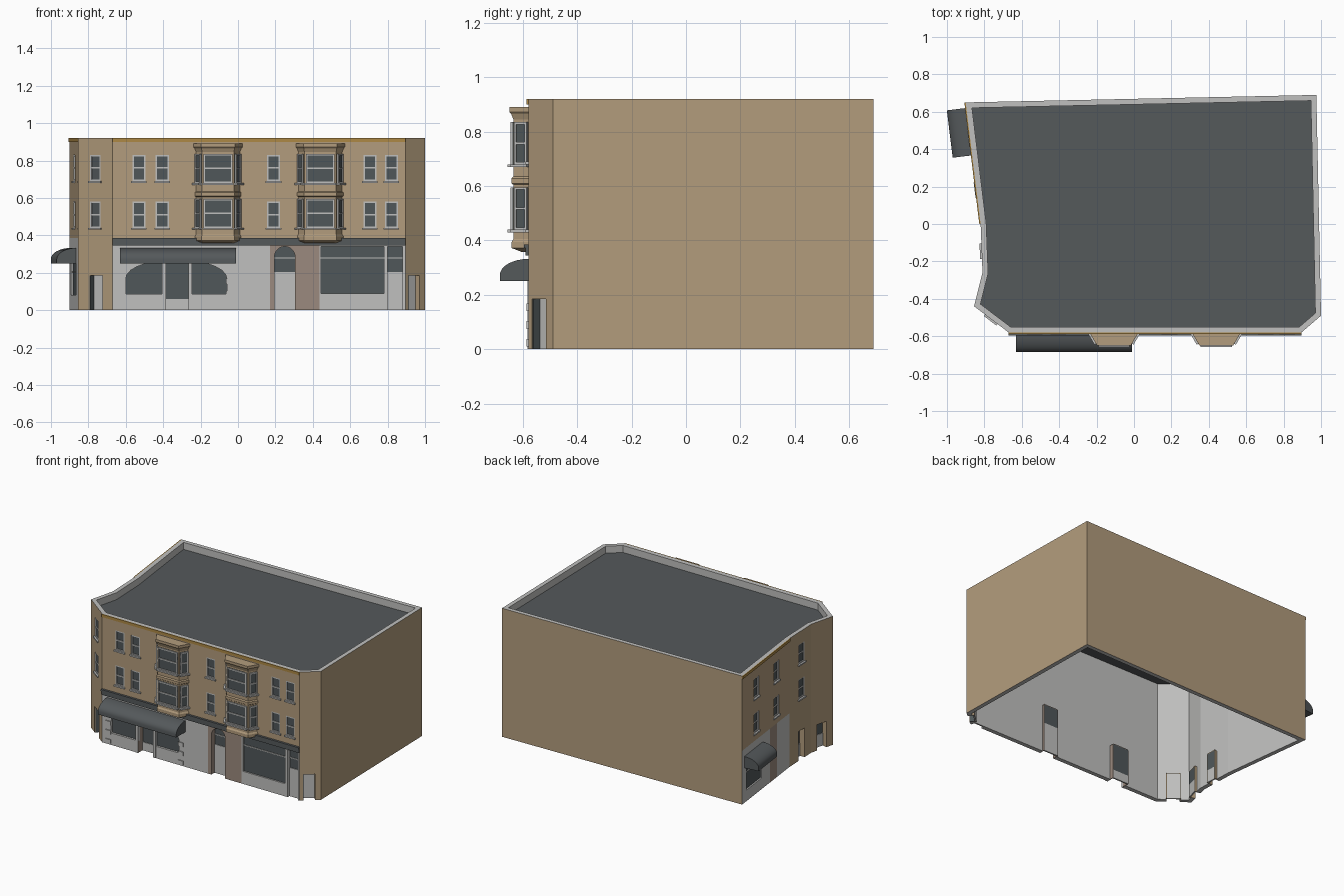
import bpy, bmesh, math
from mathutils import Vector

cube = bpy.data.objects.get("Cube")
if cube:
    bpy.data.objects.remove(cube, do_unlink=True)

# Materials
COLOURS = {"tan wall": (.45, .335, .205), "pale stone": (.53, .53, .52),
           "dark slate": (.09, .10, .105), "brown pilaster": (.33, .255, .21),
           "ochre trim": (.42, .25, .06), "dark glass": (.08, .095, .10)}
MATS = []
for label, rgb in COLOURS.items():
    m = bpy.data.materials.new(label)
    m.use_nodes = True
    m.diffuse_color = (*rgb, 1)
    m.node_tree.nodes["Principled BSDF"].inputs["Base Color"].default_value = (*rgb, 1)
    MATS.append(m)
TAN, WHITE, SLATE, BROWN, OCHRE, GLASS = range(6)


# Helpers: a wall line has an origin, a direction along it and an outward normal
def line(a, b):
    a, b = Vector((*a, 0)), Vector((*b, 0))
    t = (b - a).normalized()
    return a, t, Vector((t.y, -t.x, 0))


def solid(bm, lower, upper, mat):
    va, vb = [bm.verts.new(p) for p in lower], [bm.verts.new(p) for p in upper]
    n = len(va)
    faces = [bm.faces.new(va), bm.faces.new(vb[::-1])]
    faces += [bm.faces.new((va[i], vb[i], vb[(i + 1) % n], va[(i + 1) % n])) for i in range(n)]
    for f in faces:
        f.material_index = mat


def prism(bm, wall, outline, d0, d1, mat):
    o, t, n = wall
    ring = lambda d: [o + t * u + n * d + Vector((0, 0, z)) for u, z in outline]
    solid(bm, ring(d0), ring(d1), mat)


def box(bm, wall, u0, u1, z0, z1, d0, d1, mat):
    prism(bm, wall, [(u0, z0), (u1, z0), (u1, z1), (u0, z1)], d0, d1, mat)


def finish(name, bm, smooth=False):
    bmesh.ops.recalc_face_normals(bm, faces=bm.faces[:])
    mesh = bpy.data.meshes.new(name)
    bm.to_mesh(mesh)
    bm.free()
    for m in MATS:
        mesh.materials.append(m)
    ob = bpy.data.objects.new(name, mesh)
    bpy.context.collection.objects.link(ob)
    if smooth:
        bpy.ops.object.select_all(action='DESELECT')
        ob.select_set(True)
        bpy.context.view_layer.objects.active = ob
        bpy.ops.object.shade_smooth_by_angle(angle=math.radians(35))
    return ob


def arch(u0, u1, z0, spring, top, steps=14):
    mid, half = (u0 + u1) / 2, (u1 - u0) / 2
    curve = [(mid + half * math.cos(math.pi * i / steps),
              spring + (top - spring) * math.sin(math.pi * i / steps)) for i in range(steps + 1)]
    return [(u0, z0), (u1, z0)] + curve


# Footprint and wall lines
FOOT = [(-.67, -.58), (.895, -.58), (1, -.49), (.975, .69),
        (-.90, .65), (-.82, 0), (-.81, -.26), (-.855, -.44)]
N = len(FOOT)
WALLS = [line(FOOT[i], FOOT[(i + 1) % N]) for i in range(N)]
FRONT = line((0, -.58), (1, -.58))
EAST_CORNER, SIDE_A, SIDE_B, SIDE_C, WEST_CORNER = WALLS[1], *WALLS[4:]
HEIGHT, THICK, ROOF = .92, .03, .87


def inset(i):
    n1, n2 = WALLS[i - 1][2], WALLS[i][2]
    return Vector((*FOOT[i], 0)) - (n1 + n2) * THICK / (1 + n1.dot(n2))


INNER = [inset(i) for i in range(N)]

# Wall shell, split so that the ground floor takes its own colours
bm = bmesh.new()
up = Vector((0, 0, HEIGHT))
rings = [[bm.verts.new(p) for p in ring] for ring in (
    [Vector((*p, 0)) for p in FOOT], [Vector((*p, HEIGHT)) for p in FOOT],
    [p + up for p in INNER], INNER)]
for k in range(4):
    r, s = rings[k], rings[(k + 1) % 4]
    for i in range(N):
        j = (i + 1) % N
        bm.faces.new((r[i], r[j], s[j], s[i])).material_index = TAN if k == 0 else WHITE
X, Y, Z = Vector((1, 0, 0)), Vector((0, 1, 0)), Vector((0, 0, 1))
for co, axis in ((.385, Z), (.17, X), (.435, X), (.17, Y), (.27, Y)):
    bmesh.ops.bisect_plane(bm, geom=bm.verts[:] + bm.edges[:] + bm.faces[:],
                           plane_co=axis * co, plane_no=axis)
bmesh.ops.recalc_face_normals(bm, faces=bm.faces[:])
for f in bm.faces:
    c, n = f.calc_center_median(), f.normal
    if f.material_index == TAN and c.z < .385:
        if n.y < -.99:
            f.material_index = BROWN if .17 < c.x < .435 else WHITE
        elif n.x < -.98 and c.y > 0:
            f.material_index = BROWN if .17 < c.y < .27 else WHITE
walls = finish("walls", bm)

bm = bmesh.new()
solid(bm, [p + Z * (ROOF - .01) for p in INNER], [p + Z * ROOF for p in INNER], SLATE)
finish("roof", bm)

cuts = bmesh.new()


# Sash windows
def window(name, wall, u, z, w, h, base):
    bm = bmesh.new()
    u0, u1, e = u - w / 2, u + w / 2, .008
    box(bm, wall, u0, u1, z, z + h, base, base + .004, GLASS)
    for a, b, c, d in ((u0, u0 + e, z, z + h), (u1 - e, u1, z, z + h), (u0, u1, z, z + e),
                       (u0, u1, z + h - e, z + h), (u0, u1, z + h / 2 - e / 2, z + h / 2 + e / 2)):
        box(bm, wall, a, b, c, d, base, base + .01, WHITE)
    box(bm, wall, u0 - .007, u1 + .007, z - .01, z, base, base + .022, WHITE)
    finish(name, bm)


for wall, spots in ((FRONT, (-.53, -.405, .19, .705, .82)), (SIDE_A, (.196, .473)),
                    (SIDE_B, (.145,)), (WEST_CORNER, (.115,))):
    for u in spots:
        for z in (.44, .69):
            box(cuts, wall, u - .035, u + .035, z, z + .14, -.012, .02, WHITE)
            window("sash_window", wall, u, z, .07, .14, -.012)


# Recessed doors
def door(name, wall, u0, u1, h, depth, panel, transom=None, cut=True, lining=BROWN):
    bm = bmesh.new()
    if cut:
        box(cuts, wall, u0, u1, -.02, h, -.06, .02, lining)
    for a, b in ((u0 - .005, u0), (u1, u1 + .005)):
        box(bm, wall, a, b, 0, h, -depth, -.012, lining)
    box(bm, wall, u0, u1, h, h + .005, -depth, -.03, lining)
    box(bm, wall, u0, u1, 0, panel, -depth, -depth + .01, WHITE)
    if panel < h:
        box(bm, wall, u0, u1, panel, h, -depth, -depth + .006, GLASS)
    if transom:
        box(bm, wall, u0, u1, transom, transom + .006, -depth, -depth + .012, WHITE)
    if lining == TAN:
        box(bm, wall, u0, u0 + .004, 0, h, -depth, -.004, GLASS)
    finish(name, bm)


door("west_corner_door", WEST_CORNER, .075, .163, .185, .045, .185, lining=TAN)
door("east_corner_door", EAST_CORNER, .02, .10, .185, .045, .185, lining=TAN)
door("side_door", SIDE_B, .11, .18, .21, .045, .09, lining=TAN)
door("side_corner_door", SIDE_C, .05, .13, .185, .045, .09, lining=TAN)
door("shop_door", FRONT, -.385, -.265, .25, .06, .06)
door("end_door", FRONT, .80, .88, .34, .03, .205, .275, lining=WHITE)
prism(cuts, FRONT, arch(.195, .305, -.02, .285, .34), -.06, .02, BROWN)
door("arched_door", FRONT, .195, .305, .34, .045, .205, .275, cut=False)

# Arched shop window
prism(cuts, FRONT, arch(-.60, -.06, .085, .17, .27), -.02, .02, WHITE)
bm = bmesh.new()
for a, b in ((-.60, -.39), (-.26, -.06)):
    box(bm, FRONT, a, b, .085, .28, -.024, -.015, GLASS)
for a, b in ((-.405, -.385), (-.265, -.245)):
    box(bm, FRONT, a, b, 0, .268, -.025, .003, WHITE)
finish("arched_shop_window", bm)

# Wide shop window and side shop window
for name, wall, u0, u1, z0, z1, bar in (("wide_shop_window", FRONT, .445, .78, .09, .34, .275),
                                        ("side_shop_window", SIDE_A, .06, .27, .08, .25, .2)):
    box(cuts, wall, u0, u1, z0, z1, -.015, .02, WHITE)
    bm = bmesh.new()
    box(bm, wall, u0, u1, z0, z1, -.016, -.01, GLASS)
    box(bm, wall, u0, u1, bar, bar + .006, -.01, -.004, WHITE)
    finish(name, bm)

# Cut all openings
cutter = finish("opening_cutter", cuts)
cutter.hide_render = True
mod = walls.modifiers.new("openings", 'BOOLEAN')
mod.object, mod.operation, mod.solver, mod.use_self = cutter, 'DIFFERENCE', 'EXACT', True
bpy.context.view_layer.objects.active = walls
bpy.ops.object.modifier_apply(modifier=mod.name)
bpy.data.objects.remove(cutter, do_unlink=True)

# Quoins beside the arched window
bm = bmesh.new()
for z in (.01, .075, .14):
    for a, b in ((-.64, -.60), (-.065, -.025)):
        box(bm, FRONT, a, b, z, z + .028, 0, .007, WHITE)
finish("quoins", bm)

# Trim bands
bm = bmesh.new()
box(bm, FRONT, -.67, .895, .90, HEIGHT, 0, .007, OCHRE)
box(bm, SIDE_A, 0, .655, .90, HEIGHT, 0, .007, OCHRE)
finish("cornice", bm)
bm = bmesh.new()
box(bm, FRONT, -.67, .895, .345, .372, 0, .01, SLATE)
box(bm, FRONT, -.67, .895, .372, .385, 0, .016, SLATE)
finish("sign_band", bm)


# Awnings
def awning(name, wall, u0, u1):
    o, t, n = wall
    profile = [(0, .25), (.105, .25)] + [
        (.105 * math.cos(a), .272 + .06 * math.sin(a))
        for a in (math.pi / 2 * i / 8 for i in range(9))]
    bm = bmesh.new()
    solid(bm, *[[o + t * u + n * d + Z * z for d, z in profile] for u in (u0, u1)], SLATE)
    finish(name, bm, smooth=True)


awning("front_awning", FRONT, -.63, -.01)
awning("side_awning", SIDE_A, .03, .285)

# Bay windows: a stacked moulding profile with sashes on three faces
PROFILE = [(.358, -.03), (.372, .006), (.395, .006), (.405, 0), (.605, 0), (.61, .007), (.628, .007),
           (.635, 0), (.845, 0), (.865, .008), (.872, .014), (.89, .014)]
for cx in (-.107, .44):
    bm = bmesh.new()
    rows = []
    for z, o in PROFILE:
        hb, hf, y = .12 + o, .085 + o * .4, -.635 - o
        rows.append([bm.verts.new(p) for p in (
            (cx - hb, -.575, z), (cx - hf, y, z), (cx + hf, y, z), (cx + hb, -.575, z))])
    for r, s in zip(rows, rows[1:]):
        for i in range(4):
            bm.faces.new((r[i], r[(i + 1) % 4], s[(i + 1) % 4], s[i]))
    bm.faces.new(rows[0])
    bm.faces.new(rows[-1])
    finish("bay", bm)
    corners = [(cx - .12, -.575), (cx - .085, -.635), (cx + .085, -.635), (cx + .12, -.575)]
    for a, b in zip(corners, corners[1:]):
        length = (Vector(b) - Vector(a)).length
        for z in (.44, .68):
            window("bay_sash", line(a, b), length / 2, z, length - .016, .155, 0)
